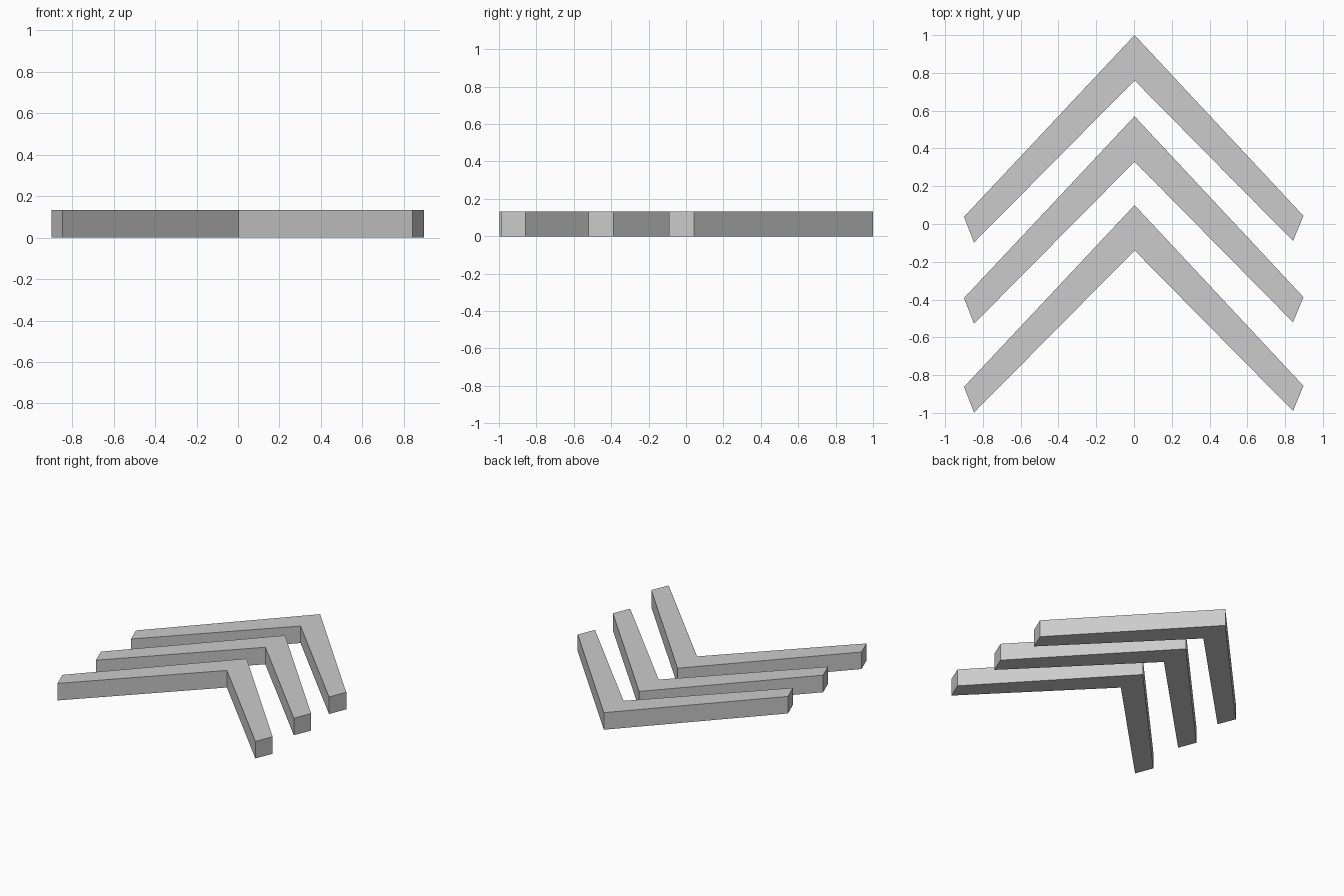
import bpy
import bmesh

if "Cube" in bpy.data.objects:
    bpy.data.objects.remove(bpy.data.objects["Cube"])

HEIGHT = 0.132

# V-shaped outline of one stripe, seen from above
PROFILE = [(0.003, 1.0), (-0.90, 0.038), (-0.847, -0.098),
           (0.003, 0.76), (0.842, -0.09), (0.897, 0.043)]


def chevron(name, y_offset):
    bm = bmesh.new()
    verts = [bm.verts.new((x, y + y_offset, 0)) for x, y in PROFILE]
    face = bm.faces.new(verts)
    top = bmesh.ops.extrude_face_region(bm, geom=[face])["geom"]
    bmesh.ops.translate(bm, vec=(0, 0, HEIGHT),
                        verts=[g for g in top if isinstance(g, bmesh.types.BMVert)])
    bmesh.ops.recalc_face_normals(bm, faces=bm.faces[:])
    mesh = bpy.data.meshes.new(name)
    bm.to_mesh(mesh)
    bm.free()
    bpy.context.collection.objects.link(bpy.data.objects.new(name, mesh))


# Three stacked stripes, back to front
for name, offset in (("back_chevron", 0.0),
                     ("middle_chevron", -0.43),
                     ("front_chevron", -0.90)):
    chevron(name, offset)
